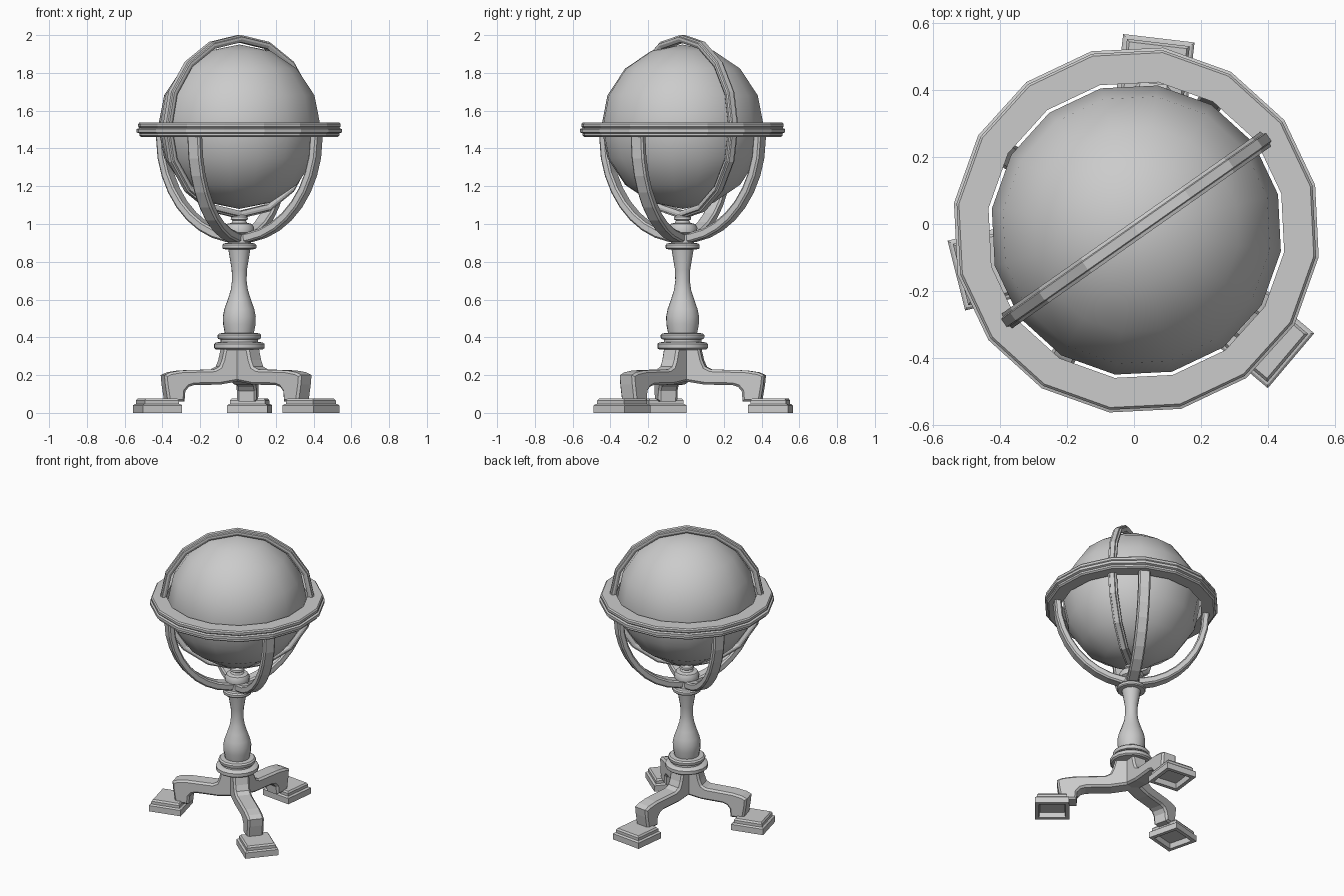
import bpy, bmesh
from math import sin, cos, radians, pi, sqrt
from mathutils import Matrix, Vector

if "Cube" in bpy.data.objects:
    bpy.data.objects.remove(bpy.data.objects["Cube"])

CX, CY = 0.007, -0.018          # axis of the stand
GLOBE_Z = 1.515


def finish(bm, name, matrix, smooth=None):
    bmesh.ops.remove_doubles(bm, verts=bm.verts, dist=1e-5)
    bmesh.ops.recalc_face_normals(bm, faces=bm.faces)
    me = bpy.data.meshes.new(name)
    bm.to_mesh(me)
    bm.free()
    ob = bpy.data.objects.new(name, me)
    bpy.context.collection.objects.link(ob)
    ob.matrix_world = matrix
    if smooth:
        bpy.ops.object.select_all(action='DESELECT')
        ob.select_set(True)
        bpy.context.view_layer.objects.active = ob
        bpy.ops.object.shade_smooth_by_angle(angle=radians(smooth))
    return ob


def lathe(name, profile, sides, matrix, closed=False, smooth=None):
    """Spin an (r, z) profile about z."""
    bm = bmesh.new()
    rows = [[bm.verts.new((r * cos(2 * pi * k / sides), r * sin(2 * pi * k / sides), z))
             for r, z in profile] for k in range(sides)]
    n = len(profile)
    for k in range(sides):
        a, b = rows[k], rows[(k + 1) % sides]
        for i in range(n if closed else n - 1):
            j = (i + 1) % n
            bm.faces.new((a[i], b[i], b[j], a[j]))
    return finish(bm, name, matrix, smooth)


def slab(name, outline, width, angle, bevel):
    """Extrude an (r, z) outline sideways, chamfer it and turn it to an angle."""
    bm = bmesh.new()
    f = bm.faces.new([bm.verts.new((r, -width / 2, z)) for r, z in outline])
    ext = bmesh.ops.extrude_face_region(bm, geom=[f])
    bmesh.ops.translate(bm, vec=(0, width, 0),
                        verts=[g for g in ext['geom'] if isinstance(g, bmesh.types.BMVert)])
    rims = [e for e in bm.edges if abs(e.verts[0].co.y - e.verts[1].co.y) < 1e-6]
    bmesh.ops.bevel(bm, geom=rims, offset=bevel, segments=1, affect='EDGES')
    return finish(bm, name, place(0, angle))


def place(z, angle=0.0, r=0.0):
    a = radians(angle)
    return Matrix.Translation((CX + r * cos(a), CY + r * sin(a), z)) @ Matrix.Rotation(a, 4, 'Z')


# Globe
bm = bmesh.new()
bmesh.ops.create_uvsphere(bm, u_segments=16, v_segments=8, radius=0.435)
finish(bm, "globe", place(GLOBE_Z, 14.1), smooth=60)

# Horizontal ring around the globe
lathe("horizon_ring",
      [(0.445, 1.46), (0.525, 1.46), (0.535, 1.468), (0.535, 1.48), (0.549, 1.485),
       (0.549, 1.503), (0.535, 1.508), (0.541, 1.515), (0.541, 1.53), (0.534, 1.538),
       (0.445, 1.538)], 16, place(0, 14.1), closed=True)

# Upright ring, standing on its edge with a corner at the top
lathe("meridian_ring",
      [(0.447, -0.018), (0.462, -0.027), (0.475, -0.027), (0.478, -0.017), (0.486, -0.014),
       (0.486, 0.014), (0.478, 0.017), (0.475, 0.027), (0.462, 0.027), (0.447, 0.018)],
      16, place(GLOBE_Z, 35.1) @ Matrix.Rotation(pi / 2, 4, 'X'), closed=True)

# Four curved arms carrying the horizontal ring
N = 8
arc = [radians(2 + 80 * i / N) for i in range(N + 1)]
outer = [(0.494 * cos(t), 1.465 - 0.565 * sin(t)) for t in arc]
inner = [(0.450 * cos(t), 1.465 - 0.515 * sin(t)) for t in arc]
arm = ([(0.450, 1.47), (0.494, 1.47)] + outer[1:] + [(0.02, 0.90), (0.02, 0.95)]
       + inner[:0:-1])
for i in range(4):
    slab(f"support_arm_{i + 1}", arm, 0.075, 60 + 90 * i, 0.009)

# Turned column
lathe("column",
      [(0, 0.335), (0.125, 0.335), (0.135, 0.343), (0.135, 0.365), (0.125, 0.373),
       (0.10, 0.376), (0.10, 0.388), (0.112, 0.391), (0.117, 0.40), (0.117, 0.412),
       (0.108, 0.421), (0.078, 0.423), (0.087, 0.47), (0.088, 0.51), (0.080, 0.55),
       (0.062, 0.60), (0.046, 0.65), (0.039, 0.70), (0.041, 0.76), (0.059, 0.865),
       (0.086, 0.867), (0.091, 0.873), (0.091, 0.888), (0.084, 0.897), (0.062, 0.90),
       (0.058, 0.945), (0.077, 0.955), (0.079, 0.98), (0.068, 1.0), (0.042, 1.006),
       (0.035, 1.018), (0.046, 1.025), (0.044, 1.038), (0.025, 1.05), (0, 1.052)],
      16, place(0, 14.1), smooth=35)

# Three legs, each on a stepped square foot that is hollow underneath
leg = [(0.0, 0.345), (0.095, 0.345), (0.11, 0.28), (0.125, 0.245), (0.155, 0.23),
       (0.34, 0.225), (0.405, 0.215), (0.44, 0.20), (0.435, 0.15), (0.42, 0.06),
       (0.325, 0.06), (0.32, 0.115), (0.30, 0.138), (0.27, 0.147), (0.12, 0.15), (0.0, 0.17)]
S = sqrt(2)
foot = [(0, 0.035), (0.078, 0.035), (0.083, 0.0), (0.107, 0.0), (0.107, 0.04),
        (0.100, 0.046), (0.094, 0.047), (0.094, 0.066), (0.086, 0.077), (0, 0.077)]
for i, (angle, r) in enumerate([(83.3, 0.468), (194.2, 0.446), (319.8, 0.496)]):
    stretch = r / 0.468
    slab(f"leg_{i + 1}", [(x * stretch, z) for x, z in leg], 0.105, angle, 0.012)
    lathe(f"foot_{i + 1}", [(x * S, z) for x, z in foot], 4,
          place(0, angle, r) @ Matrix.Rotation(pi / 4, 4, 'Z'))
